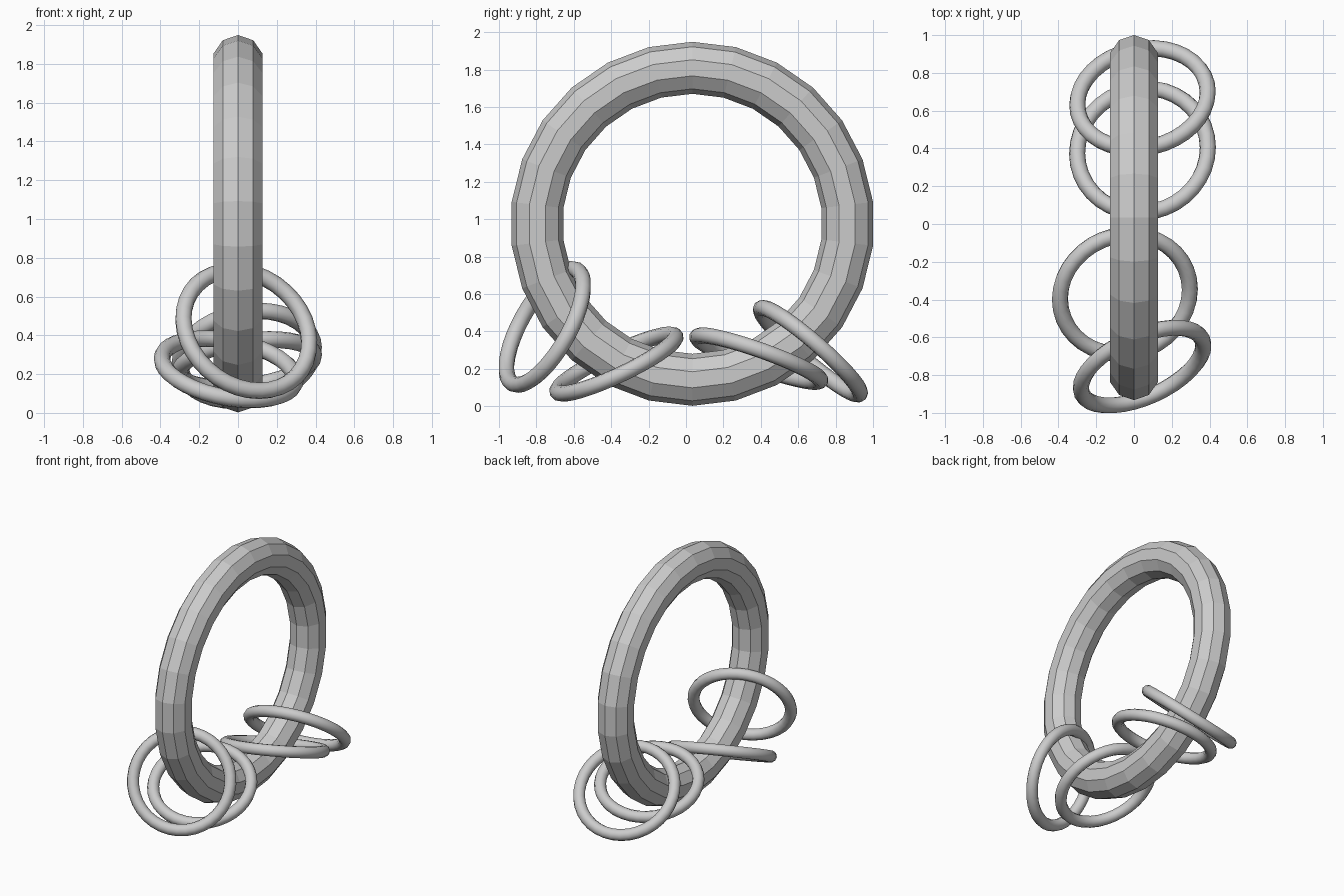
import bpy
from math import sin, cos, pi
from mathutils import Vector, Matrix

cube = bpy.data.objects.get("Cube")
if cube:
    bpy.data.objects.remove(cube, do_unlink=True)

metal = bpy.data.materials.new("grey_metal")
metal.use_nodes = True
grey = (0.6, 0.6, 0.6, 1)
metal.diffuse_color = grey
metal.node_tree.nodes["Principled BSDF"].inputs["Base Color"].default_value = grey


def ring(name, centre, normal, major, minor, steps, sides, width=1.0):
    """Faceted torus whose hole points along the normal."""
    verts, faces = [], []
    for i in range(steps):
        a = 2 * pi * i / steps
        for j in range(sides):
            b = 2 * pi * j / sides
            r = major + minor * cos(b)
            verts.append((r * cos(a), r * sin(a), minor * width * sin(b)))
            n, m = (i + 1) % steps, (j + 1) % sides
            faces.append((i * sides + j, n * sides + j, n * sides + m, i * sides + m))
    mesh = bpy.data.meshes.new(name)
    mesh.from_pydata(verts, [], faces)
    # Local x points as far up as the ring plane allows
    z = Vector(normal).normalized()
    y = z.cross(Vector((0, 0, 1))).normalized()
    x = y.cross(z)
    turn = Matrix((x, y, z)).transposed().to_4x4()
    mesh.transform(Matrix.Translation(centre) @ turn)
    mesh.materials.append(metal)
    obj = bpy.data.objects.new(name, mesh)
    bpy.context.collection.objects.link(obj)
    return obj


# Large upright hoop
ring("main_hoop", (0, 0.034, 0.975), (1, 0, 0), 0.834, 0.139, 26, 10, 0.96)

# Four small rings threaded on the hoop: centre and hole direction
small = {
    "back_upper_ring": ((0.045, 0.665, 0.294), (-0.15, 0.66, 0.76)),
    "back_lower_ring": ((0.045, 0.389, 0.254), (-0.13, 0.33, 0.93)),
    "front_lower_ring": ((-0.048, -0.372, 0.225), (0.17, -0.42, 0.89)),
    "front_upper_ring": ((0.043, -0.755, 0.424), (0.37, -0.81, 0.46)),
}
for name, (centre, normal) in small.items():
    obj = ring(name, centre, normal, 0.349, 0.043, 36, 10)
    obj.data.shade_smooth()
